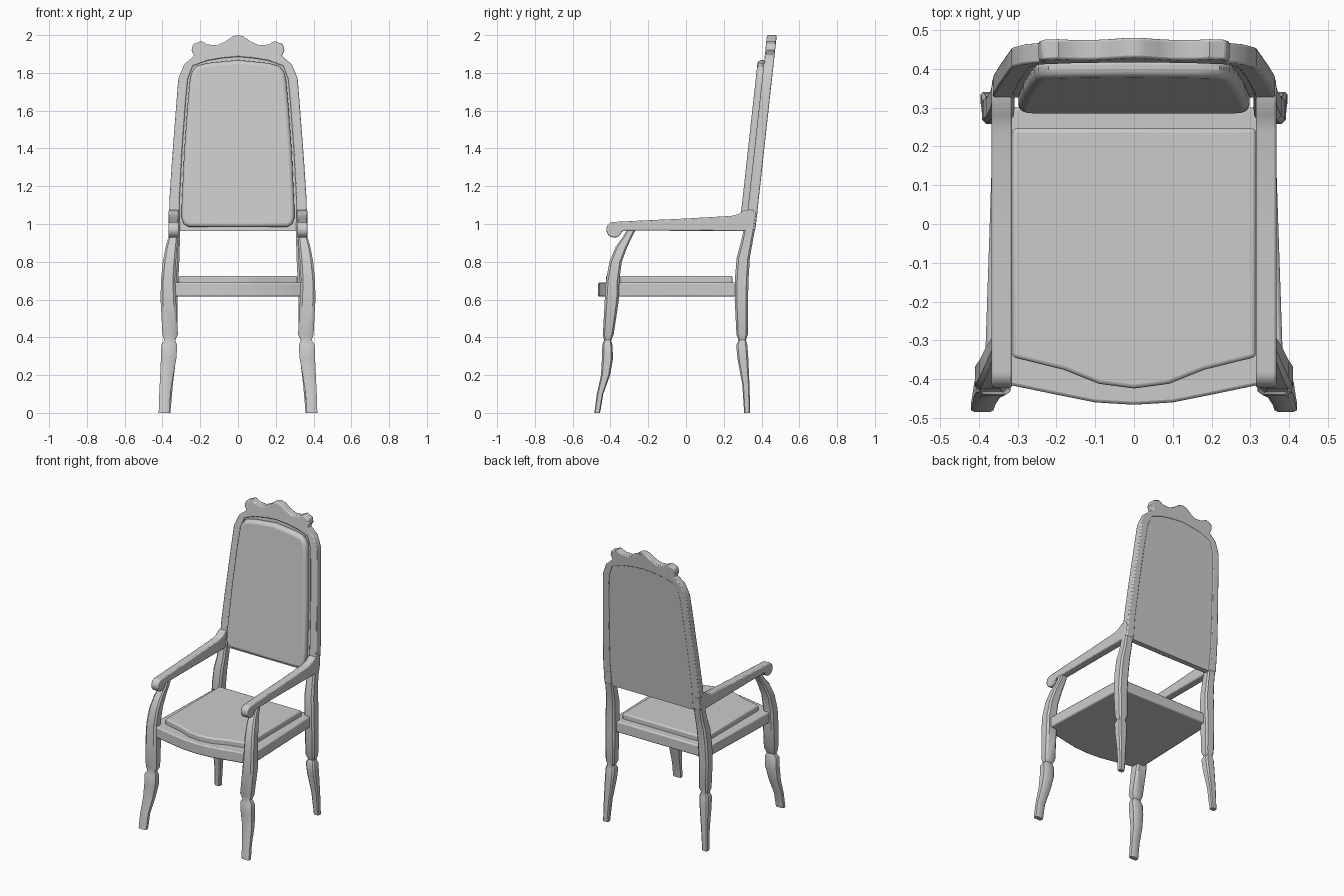
import bpy, bmesh, math

if "Cube" in bpy.data.objects:
    bpy.data.objects.remove(bpy.data.objects["Cube"])


def finish(name, bm, bevel=0.0, segments=2, mirror=False):
    bmesh.ops.recalc_face_normals(bm, faces=bm.faces[:])
    me = bpy.data.meshes.new(name)
    bm.to_mesh(me)
    bm.free()
    ob = bpy.data.objects.new(name, me)
    bpy.context.collection.objects.link(ob)
    bpy.ops.object.select_all(action='DESELECT')
    ob.select_set(True)
    bpy.context.view_layer.objects.active = ob
    bpy.ops.object.shade_smooth_by_angle(angle=math.radians(35))
    if bevel:
        b = ob.modifiers.new("soft_edges", 'BEVEL')
        b.width, b.segments = bevel, segments
        b.limit_method, b.angle_limit = 'ANGLE', math.radians(50)
    if mirror:
        ob.modifiers.new("both_sides", 'MIRROR')
    return ob


def prism(name, pts, place, w0, w1, **kw):
    """Extrude a 2D outline from w0 to w1; place(u, v, w) gives the 3D point."""
    bm = bmesh.new()
    a = [bm.verts.new(place(u, v, w0)) for u, v in pts]
    b = [bm.verts.new(place(u, v, w1)) for u, v in pts]
    bm.faces.new(a)
    bm.faces.new(b)
    n = len(pts)
    for i in range(n):
        j = (i + 1) % n
        bm.faces.new((a[i], a[j], b[j], b[i]))
    return finish(name, bm, **kw)


def loft(name, sections):
    """Leg through chamfered-rectangle sections (z, x0, x1, y0, y1)."""
    bm = bmesh.new()
    rings = []
    for z, x0, x1, y0, y1 in sections:
        cx, cy, hx, hy = (x0 + x1) / 2, (y0 + y1) / 2, (x1 - x0) / 2, (y1 - y0) / 2
        c = 0.68
        shape = [(1, c), (c, 1), (-c, 1), (-1, c), (-1, -c), (-c, -1), (c, -1), (1, -c)]
        rings.append([bm.verts.new((cx + hx * u, cy + hy * v, z)) for u, v in shape])
    for r, s in zip(rings, rings[1:]):
        for i in range(8):
            j = (i + 1) % 8
            bm.faces.new((r[i], r[j], s[j], s[i]))
    bm.faces.new(rings[0])
    bm.faces.new(rings[-1])
    return finish(name, bm, mirror=True)


def both(half):
    """Mirror a half outline (x >= 0) into a closed outline."""
    return half + [(-x, v) for x, v in reversed(half) if x > 1e-6]


def lean(x, z, w):
    """Back plane: tilts rearward with height."""
    return (x, 0.374 + 0.11 * (z - 1.03) + w, z)


def flat(x, y, z):
    return (x, y, z)


# Legs: front legs run up into the arm supports, back legs into the posts
loft("front_leg", [
    (0.00, .362, .420, -.485, -.455), (0.10, .358, .417, -.472, -.438),
    (0.20, .342, .412, -.450, -.402), (0.29, .326, .408, -.445, -.386),
    (0.36, .322, .406, -.443, -.390), (0.385, .333, .390, -.434, -.396),
    (0.415, .318, .400, -.440, -.383), (0.60, .328, .410, -.430, -.355),
    (0.70, .333, .408, -.424, -.353), (0.80, .328, .398, -.405, -.340),
    (0.88, .322, .383, -.372, -.310), (0.93, .318, .368, -.335, -.287),
    (0.98, .318, .362, -.305, -.262)])
loft("back_leg", [
    (0.00, .358, .396, .308, .340), (0.15, .345, .394, .298, .336),
    (0.29, .328, .392, .272, .330), (0.36, .323, .390, .266, .325),
    (0.385, .333, .380, .278, .318), (0.415, .320, .388, .267, .327),
    (0.60, .320, .392, .258, .328), (0.72, .315, .388, .260, .332),
    (0.82, .310, .380, .268, .338), (0.90, .308, .370, .290, .352),
    (1.00, .308, .366, .312, .370), (1.06, .310, .366, .322, .378)])

# Seat frame with bowed front, and its cushion
seat = both([(0, -.466), (.10, -.460), (.19, -.442), (.335, -.412),
             (.385, -.385), (.372, 0), (.362, .30)])
prism("seat_frame", seat, flat, .615, .69, bevel=.008)
pad = both([(0, -.424), (.09, -.412), (.18, -.376), (.314, -.343), (.314, .246)])
prism("seat_cushion", pad, flat, .68, .726, bevel=.010, segments=3)

# Back frame: arched band with a scalloped crest
outer = [(0, 2.0), (.03, 1.992), (.065, 1.967), (.11, 1.946), (.16, 1.95), (.195, 1.968),
         (.238, 1.952), (.246, 1.92), (.232, 1.89), (.285, 1.845), (.316, 1.77),
         (.328, 1.62), (.350, 1.33), (.363, 1.13), (.366, .97)]
inner = [(.308, .97), (.310, 1.12), (.295, 1.40), (.276, 1.66), (.265, 1.77),
         (.238, 1.838), (.16, 1.865), (.08, 1.878), (0, 1.885)]
right = outer + inner
left = [(-x, z) for x, z in outer[1:]] + [(-x, z) for x, z in inner[:-1]]
band = outer + inner + [(-x, z) for x, z in reversed(inner[:-1])] \
    + [(-x, z) for x, z in reversed(outer[1:])]
bm = bmesh.new()
ring = {}
for w in (0, -.052):
    ring[w] = [bm.verts.new(lean(x, z, w)) for x, z in band]
    f = bm.faces.new(ring[w])
n, ki = len(band), len(outer) + len(inner) - 1
# the outline closes at its foot on each side; join consecutive points
for i in range(n):
    j = (i + 1) % n
    bm.faces.new((ring[0][i], ring[0][j], ring[-.052][j], ring[-.052][i]))
finish("back_frame", bm, bevel=.006)

# Upholstered back: rear panel filling the frame, and a padded front
panel = both([(0, 1.888), (.16, 1.868), (.240, 1.840), (.268, 1.77), (.279, 1.66),
              (.298, 1.40), (.312, 1.12), (.310, .962), (0, .962)])
prism("back_panel", panel, lean, -.040, -.004)
front_pad = both([(0, 1.868), (.16, 1.852), (.220, 1.836), (.247, 1.80), (.256, 1.75),
                  (.268, 1.62), (.285, 1.38), (.298, 1.10), (.298, 1.03),
                  (.288, 1.0), (.262, .985), (0, .983)])
prism("back_cushion", front_pad, lean, -.035, -.086, bevel=.020, segments=4)

# Arms with a rounded scroll at the front end
arc = [math.radians(a) for a in range(345, 99, -20)]
arm = [(-.38, 1.011), (-.2, 1.020), (0, 1.029), (.24, 1.043), (.28, 1.053), (.312, 1.075),
       (.36, 1.075), (.360, .99), (.340, .962), (0, .964), (-.325, .965)]
arm += [(-.380 + .042 * math.cos(a), .970 + .042 * math.sin(a)) for a in arc]
prism("arm", arm, lambda y, z, x: (x, y, z), .314, .367, bevel=.006, mirror=True)
